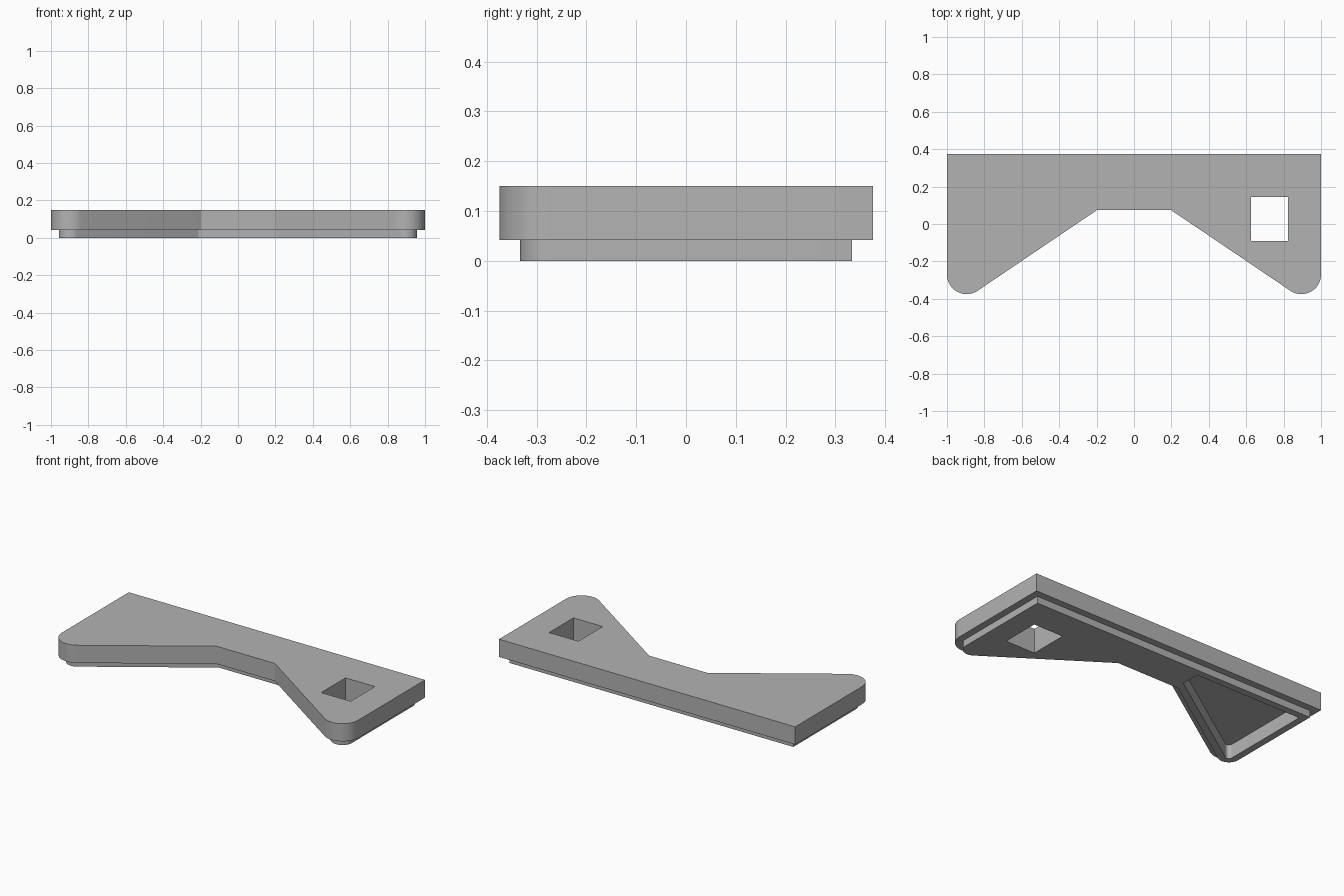
import bpy
import bmesh
from math import acos, atan2, cos, sin, pi, hypot, radians

cube = bpy.data.objects.get("Cube")
if cube:
    bpy.data.objects.remove(cube, do_unlink=True)

# Main dimensions
HALF_X, HALF_Y, TOP = 1.0, 0.375, 0.15
STEP = 0.042                      # wall step used for the lip and the pocket
RADIUS = 0.105                    # rounded foot tips
NOTCH_X, NOTCH_Y = 0.197, 0.075   # corner of the front notch
CX, CY = HALF_X - RADIUS, RADIUS - HALF_Y

# Outward direction of the sloping notch edge, tangent to the foot tip
dx, dy = NOTCH_X - CX, NOTCH_Y - CY
SLOPE = atan2(dy, dx) + acos(RADIUS / hypot(dx, dy))


def slope_x(y, inset):
    """Where the inset sloping edge crosses a given y."""
    c = cos(SLOPE) * CX + sin(SLOPE) * CY + RADIUS - inset
    return (c - sin(SLOPE) * y) / cos(SLOPE)


def slope_y(x, inset):
    c = cos(SLOPE) * CX + sin(SLOPE) * CY + RADIUS - inset
    return (c - cos(SLOPE) * x) / sin(SLOPE)


def foot_tip(inset, steps=16):
    """Arc of the left foot, from the sloping edge round to the side."""
    r = RADIUS - inset
    end = 2 * pi
    angles = [SLOPE + (end - SLOPE) * i / steps for i in range(steps + 1)]
    return [(CX + r * cos(a), CY + r * sin(a)) for a in angles]


def outline(inset):
    y = NOTCH_Y + inset
    half = [(slope_x(y, inset), y)] + foot_tip(inset)
    half.append((HALF_X - inset, HALF_Y - inset))
    return half + [(-px, py) for px, py in reversed(half)]


def stacked_solid(name, layers, mat):
    """Closed solid through (outline, z) rings, listed from bottom to top."""
    bm = bmesh.new()
    rings = [[bm.verts.new((x, y, z)) for x, y in pts] for pts, z in layers]
    for low, high in zip(rings, rings[1:]):
        n = len(low)
        for i in range(n):
            j = (i + 1) % n
            bm.faces.new((low[i], low[j], high[j], high[i]))
    bm.faces.new(list(reversed(rings[0])))
    bm.faces.new(rings[-1])
    bmesh.ops.recalc_face_normals(bm, faces=bm.faces)
    mesh = bpy.data.meshes.new(name)
    bm.to_mesh(mesh)
    bm.free()
    mesh.materials.append(mat)
    obj = bpy.data.objects.new(name, mesh)
    bpy.context.collection.objects.link(obj)
    return obj


def cut(target, cutter):
    cutter.hide_render = True
    bpy.context.view_layer.objects.active = target
    mod = target.modifiers.new("cut", 'BOOLEAN')
    mod.operation = 'DIFFERENCE'
    mod.solver = 'EXACT'
    mod.object = cutter
    bpy.ops.object.modifier_apply(modifier=mod.name)
    bpy.data.objects.remove(cutter, do_unlink=True)


grey = bpy.data.materials.new("plain grey")
grey.use_nodes = True
colour = (0.45, 0.45, 0.45, 1)
grey.diffuse_color = colour
grey.node_tree.nodes["Principled BSDF"].inputs["Base Color"].default_value = colour

# Plate with a stepped-in lip underneath
plate = stacked_solid("stepped_plate", [
    (outline(STEP), 0), (outline(STEP), STEP),
    (outline(0), STEP), (outline(0), TOP)], grey)

# Square hole through the left end
x0, x1, y0, y1 = 0.625, 0.823, -0.09, 0.145
square = [(x0, y0), (x1, y0), (x1, y1), (x0, y1)]
cut(plate, stacked_solid("hole_cutter", [(square, -0.1), (square, 0.3)], grey))

# Blind pocket under the right end, following the outline
inset, inner = 2 * STEP, 0.2
pocket = [(inner, slope_y(inner, inset))] + foot_tip(inset, 8)
pocket += [(HALF_X - inset, HALF_Y - inset), (inner, HALF_Y - inset)]
pocket = [(-x, y) for x, y in reversed(pocket)]
cut(plate, stacked_solid("pocket_cutter", [(pocket, -0.1), (pocket, inset)], grey))

# Smooth the rounded tips, keep all other edges crisp
bpy.ops.object.select_all(action='DESELECT')
plate.select_set(True)
bpy.context.view_layer.objects.active = plate
bpy.ops.object.shade_smooth_by_angle(angle=radians(25))
